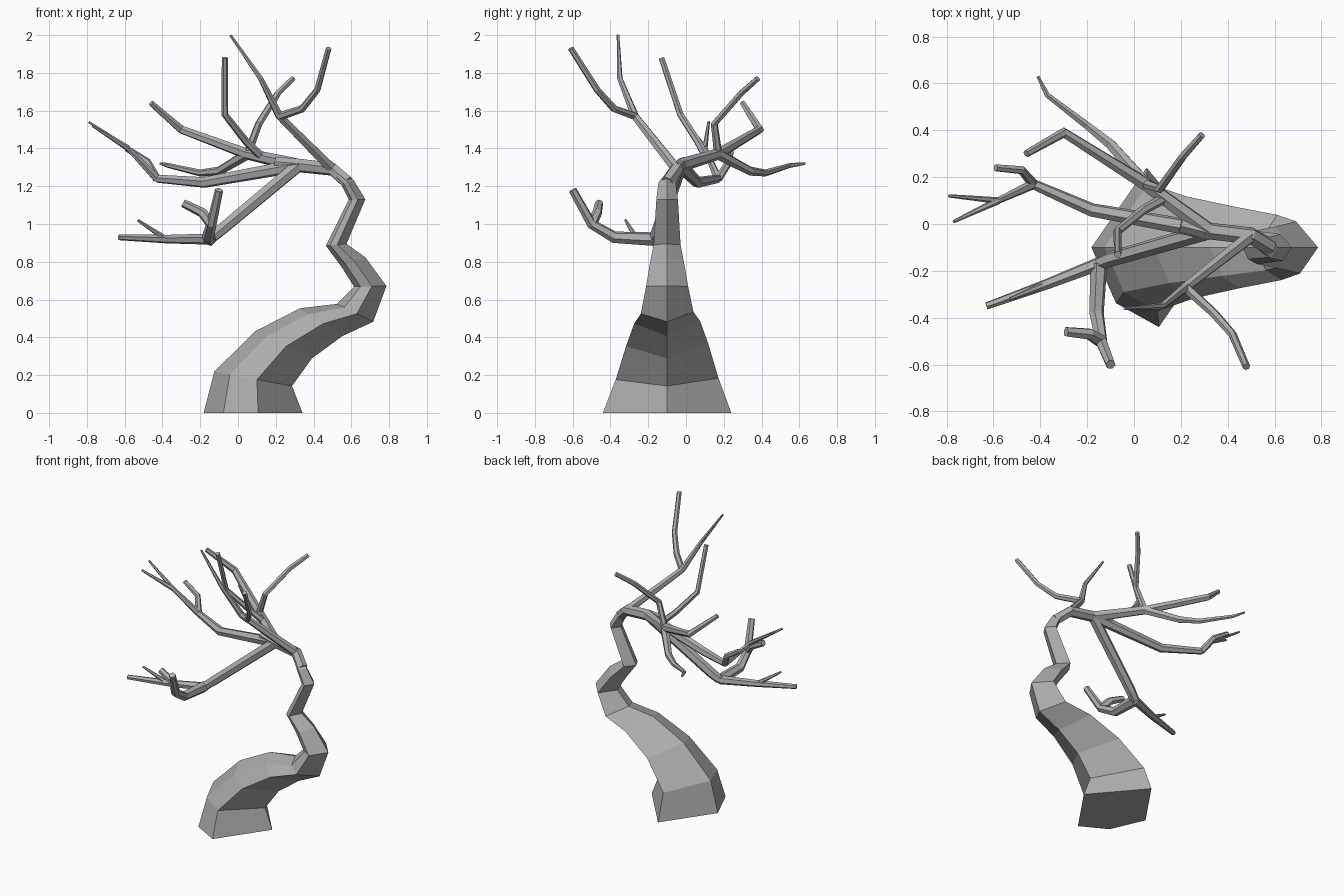
import bpy
import bmesh
import math
from mathutils import Vector, Matrix

default_cube = bpy.data.objects.get("Cube")
if default_cube:
    bpy.data.objects.remove(default_cube)

# One flat bark colour
grey = (.42, .42, .42, 1)
bark = bpy.data.materials.new("grey_bark")
bark.use_nodes = True
bark.diffuse_color = grey
bark.node_tree.nodes["Principled BSDF"].inputs["Base Color"].default_value = grey

# Branch thicknesses, as radii
LIMB, BOUGH, STEM, TWIG, POINT = .037, .03, .022, .016, .007


def loft(name, rings):
    """Skin a list of equal rings and cap both ends."""
    bm = bmesh.new()
    loops = [[bm.verts.new(corner) for corner in ring] for ring in rings]
    for lower, upper in zip(loops, loops[1:]):
        for i in range(len(lower)):
            bm.faces.new((lower[i - 1], lower[i], upper[i], upper[i - 1]))
    bm.faces.new(loops[0])
    bm.faces.new(loops[-1])
    bmesh.ops.recalc_face_normals(bm, faces=bm.faces)
    mesh = bpy.data.meshes.new(name)
    bm.to_mesh(mesh)
    bm.free()
    mesh.materials.append(bark)
    bpy.context.collection.objects.link(bpy.data.objects.new(name, mesh))


def path_directions(points):
    """Unit direction at each point, averaged over its two segments."""
    steps = [(end - start).normalized() for start, end in zip(points, points[1:])]
    before, after = steps[:1] + steps, steps + steps[-1:]
    return [(a + b).normalized() for a, b in zip(before, after)]


def trunk(name, points, base_depth, shrink, flatness):
    """Uneven pentagons, each leaning half as far as the path and shrinking upward."""
    pentagon = [(1, 0), (.1, -1), (-.6, -.7), (-1, 0), (-.1, 1)]
    rings = []
    depth = base_depth
    for point, heading in zip(points, path_directions(points)):
        lean = Matrix.Rotation(math.atan2(heading.x, heading.z) / 2, 3, "Y")
        rings.append([point + lean @ Vector((u * depth * flatness, v * depth, 0))
                      for u, v in pentagon])
        depth *= shrink
    loft(name, rings)


def branch(name, start_radius, end_radius, *path, sides=6):
    """Tube along a bent path, tapering evenly from joint to joint."""
    points = [Vector(point) for point in path]
    headings = path_directions(points)
    side = headings[0].orthogonal()
    rings = []
    for i, (point, heading) in enumerate(zip(points, headings)):
        side = (side - heading * side.dot(heading)).normalized()
        radius = start_radius + (end_radius - start_radius) * i / (len(points) - 1)
        rings.append([point + Matrix.Rotation(math.tau * k / sides, 3, heading) @ side * radius
                      for k in range(sides)])
    loft(name, rings)


# Leaning trunk, bending in one upright plane
bends = [(.08, 0), (.08, .18), (.24, .36), (.44, .48), (.62, .53), (.7, .67),
         (.61, .8), (.52, .89), (.63, 1.13), (.58, 1.22)]
trunk_points = [Vector((x, -.1, z)) for x, z in bends]
crown = Vector((.5, -.05, 1.29))
trunk("trunk", trunk_points + [crown], base_depth=.34, shrink=.8, flatness=.77)

# Joints where branches divide
limb_fork = Vector((.32, -.03, 1.31))
front_fork = Vector((.22, -.27, 1.57))
back_fork = Vector((.05, .17, 1.37))
upright_fork = limb_fork.lerp(back_fork, .7)
side_fork = Vector((-.43, .17, 1.24))
side_tip_fork = Vector((-.58, .1, 1.4))
low_fork = Vector((-.15, -.17, .92))
low_twig_fork = Vector((-.38, -.26, .92))
spur_fork = Vector((-.14, -.5, 1))

# Main limb over the crown
branch("main_limb", LIMB, LIMB, trunk_points[-1], crown, limb_fork, (.2, 0, 1.32))

# Forked front branch
branch("front_branch", BOUGH, STEM, crown, front_fork)
branch("front_branch_outer", STEM, TWIG, front_fork,
       (.34, -.38, 1.61), (.42, -.47, 1.71), (.48, -.61, 1.93))
branch("front_branch_inner", STEM, POINT, front_fork, (.12, -.35, 1.77), (-.04, -.36, 2))

# Back cluster of branches
branch("back_limb", LIMB, BOUGH, limb_fork, back_fork)
branch("upright_branch", STEM, TWIG, upright_fork,
       (.04, .06, 1.44), (-.07, -.03, 1.58), (-.07, -.13, 1.88))
branch("back_branch", STEM, TWIG, back_fork,
       (.11, .15, 1.53), (.21, .29, 1.69), (.29, .38, 1.77))
branch("hooked_branch", BOUGH, TWIG, back_fork, (-.3, .39, 1.5), (-.46, .3, 1.64))
branch("drooping_branch", BOUGH, POINT, back_fork,
       (-.1, .34, 1.28), (-.2, .42, 1.27), (-.37, .55, 1.31), (-.41, .63, 1.32))

# Long side branch with twigs
branch("side_branch", LIMB, STEM, limb_fork, (-.18, .06, 1.22), side_fork)
branch("side_branch_tip", STEM, POINT, side_fork, side_tip_fork, (-.79, .12, 1.54))
branch("side_twig", TWIG, POINT, side_tip_fork, (-.77, .01, 1.52))
branch("side_twig_back", STEM, TWIG, side_fork, (-.48, .23, 1.33), (-.59, .24, 1.4))

# Low hanging branch with its forks
branch("low_branch", LIMB, BOUGH, limb_fork, (-.1, -.15, .96), low_fork)
branch("low_branch_outer", BOUGH, TWIG, low_fork, low_twig_fork, (-.63, -.35, .93))
branch("low_twig", TWIG, POINT, low_twig_fork, (-.53, -.32, 1.02))
branch("low_branch_front", LIMB, STEM, low_fork,
       (-.16, -.38, .93), spur_fork, (-.1, -.6, 1.18))
branch("low_branch_spur", BOUGH, STEM, spur_fork, (-.19, -.47, 1.06), (-.29, -.46, 1.11))
